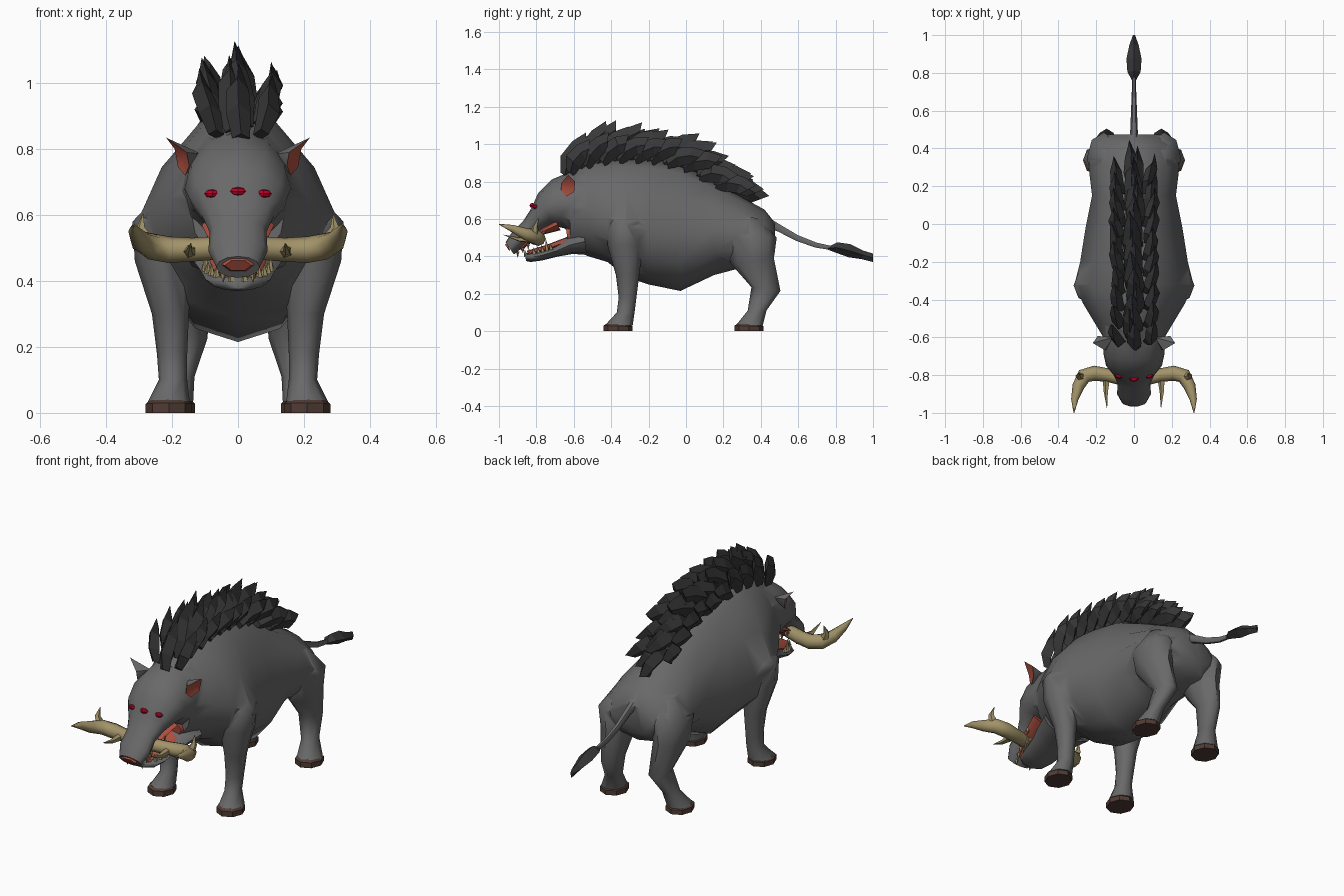
import bpy, bmesh, math, random
from mathutils import Vector

if "Cube" in bpy.data.objects:
    bpy.data.objects.remove(bpy.data.objects["Cube"])

random.seed(4)


def material(name, r, g, b):
    m = bpy.data.materials.new(name)
    m.diffuse_color = (r, g, b, 1)
    m.use_nodes = True
    m.node_tree.nodes["Principled BSDF"].inputs["Base Color"].default_value = m.diffuse_color
    return m


HIDE = material("hide_grey", .14, .14, .14)
DARK = material("bristle", .04, .04, .04)
RED = material("flesh", .42, .08, .05)
EYE = material("eye_red", .5, .0, .02)
BONE = material("ivory", .36, .29, .14)
HOOF = material("hoof_brown", .08, .045, .035)


def smooth(ob, angle):
    bpy.ops.object.select_all(action='DESELECT')
    ob.select_set(True)
    bpy.context.view_layer.objects.active = ob
    bpy.ops.object.shade_smooth_by_angle(angle=math.radians(angle))


def finish(bm, name, mat, angle=None):
    bmesh.ops.recalc_face_normals(bm, faces=bm.faces)
    me = bpy.data.meshes.new(name)
    bm.to_mesh(me)
    bm.free()
    ob = bpy.data.objects.new(name, me)
    bpy.context.collection.objects.link(ob)
    me.materials.append(mat)
    if angle:
        smooth(ob, angle)
    return ob


def skin(bm, rings):
    """Bridge rings of points and cap both ends."""
    vs = [[bm.verts.new(p) for p in r] for r in rings]
    n = len(vs[0])
    for a, b in zip(vs, vs[1:]):
        for i in range(n):
            bm.faces.new((a[i], a[(i + 1) % n], b[(i + 1) % n], b[i]))
    bm.faces.new(vs[0])
    bm.faces.new(vs[-1])


def ring(a, b, hw, cx=0, w=.5, pinch=0, n=12):
    """Oval from a to b in the yz plane, half width hw, widest at fraction w, upper half pinched."""
    a, b = Vector(a), Vector(b)
    m = a.lerp(b, w)
    pts = []
    for i in range(n):
        t = 2 * math.pi * i / n
        s = math.sin(t)
        p = m + (a - m) * s if s > 0 else m - (b - m) * s
        pts.append((cx + hw * math.cos(t) * (1 - pinch * max(s, 0)), p.x, p.y))
    return pts


def loft(name, sections, mat, n=12, angle=60):
    bm = bmesh.new()
    skin(bm, [ring(*s, n=n) for s in sections])
    return finish(bm, name, mat, angle)


def tube(bm, pts, radii, n=8):
    pts = [Vector(p) for p in pts]
    rings = []
    for i, p in enumerate(pts):
        d = (pts[min(i + 1, len(pts) - 1)] - pts[max(i - 1, 0)]).normalized()
        u = d.cross(Vector((0, 0, 1)) if abs(d.z) < .8 else Vector((0, 1, 0))).normalized()
        v = d.cross(u)
        rings.append([p + radii[i] * (u * math.cos(2 * math.pi * k / n) + v * math.sin(2 * math.pi * k / n))
                      for k in range(n)])
    skin(bm, rings)


# Body: y, top, bottom, half width, widest fraction
BODY = [(-.62, .86, .44, .15, .5), (-.52, .90, .40, .21, .5), (-.42, .92, .37, .27, .56),
        (-.32, .93, .29, .315, .58), (-.2, .925, .25, .285, .56), (-.03, .895, .215, .258, .55),
        (.15, .80, .30, .222, .5), (.3, .715, .34, .24, .5), (.42, .65, .36, .215, .5),
        (.475, .58, .42, .13, .5)]
body = loft("body", [((y, t), (y, b), hw, 0, w, .3) for y, t, b, hw, w in BODY], HIDE)

# Head with snout, lower jaw, mouth lining
parts = [
    loft("head", [((-.5, .87), (-.5, .46), .18), ((-.62, .852), (-.6, .5), .165),
                  ((-.72, .81), (-.65, .55), .162), ((-.79, .74), (-.71, .565), .148),
                  ((-.825, .66), (-.77, .54), .11), ((-.87, .59), (-.82, .505), .086),
                  ((-.93, .53), (-.87, .45), .09), ((-.965, .475), (-.92, .41), .066)], HIDE),
    loft("jaw", [((-.55, .55), (-.53, .41), .16), ((-.63, .51), (-.61, .412), .135),
                 ((-.7, .46), (-.68, .40), .112), ((-.78, .43), (-.77, .378), .098),
                 ((-.83, .42), (-.83, .37), .08), ((-.862, .415), (-.855, .375), .045)], HIDE),
    loft("tail", [((.4, .64), (.42, .55), .03), ((.5, .575), (.49, .53), .02), ((.6, .515), (.59, .48), .016),
                  ((.7, .475), (.69, .445), .012), ((.79, .455), (.79, .43), .01)], HIDE, 6)]
loft("nose_pad", [((-.96, .472), (-.938, .428), .05), ((-.969, .464), (-.945, .43), .04)], RED, 6, 20)
loft("throat", [((-.58, .57), (-.58, .45), .11), ((-.645, .57), (-.63, .47), .1)], RED)
loft("palate", [((-.7, .6), (-.67, .54), .11), ((-.8, .53), (-.79, .51), .085),
                ((-.89, .45), (-.88, .43), .05)], RED)
loft("tongue", [((-.62, .51), (-.62, .46), .09), ((-.75, .46), (-.74, .42), .08),
                ((-.85, .43), (-.845, .4), .05)], RED)

# Teeth along both jaws
bm = bmesh.new()
for s in (-1, 1):
    for i in range(7):
        f = i / 6
        x, y, z = s * (.1 - .08 * f ** 2), -.72 - .135 * f, .435 - .035 * f
        tube(bm, [(x, y, z), (x, y - .008, z + (.065 if i == 1 else .035))], [.012, .001], 5)
    for i in range(6):
        f = i / 5
        x, y, z = s * (.085 - .04 * f), -.76 - .14 * f, .535 - .11 * f
        tube(bm, [(x, y, z), (x, y, z - .03)], [.01, .001], 5)
finish(bm, "teeth", BONE)

# Eyes: almond gems, two at the sides and one on the brow
for name, x, y, z in (("eye_left", -.078, -.805, .665), ("eye_right", .078, -.805, .665),
                      ("eye_middle", 0, -.822, .672)):
    bm = bmesh.new()
    bmesh.ops.create_uvsphere(bm, u_segments=8, v_segments=4, radius=.024)
    for v in bm.verts:
        v.co = Vector((x + v.co.x, y + v.co.y * .6 + abs(v.co.x) * .2, z + v.co.z * .55))
    finish(bm, name, EYE)

for s, side in ((-1, "left"), (1, "right")):
    # Ear: hide shell behind, red hollow in front
    rim = [(.218, -.63, .835), (.155, -.668, .79), (.148, -.668, .75), (.16, -.64, .72),
           (.182, -.598, .745), (.192, -.593, .8)]
    for name, apex, mat in (("ear_shell_", (.11, -.6, .785), HIDE), ("ear_inner_", (.16, -.628, .775), RED)):
        bm = bmesh.new()
        vs = [bm.verts.new((s * x, y, z)) for x, y, z in rim]
        c = bm.verts.new((s * apex[0], apex[1], apex[2]))
        for i in range(6):
            bm.faces.new((vs[i], vs[(i + 1) % 6], c))
        finish(bm, name + side, mat, 50)

    # Tusk with two side spikes
    bm = bmesh.new()
    tube(bm, [(s * .06, -.82, .5), (s * .14, -.80, .495), (s * .21, -.79, .495), (s * .265, -.805, .505),
              (s * .295, -.86, .52), (s * .314, -.93, .55), (s * .318, -1, .572)],
         [.035, .036, .04, .04, .032, .019, .002])
    tube(bm, [(s * .145, -.81, .49), (s * .148, -.89, .49), (s * .143, -.975, .515)], [.022, .012, .001], 5)
    tube(bm, [(s * .275, -.81, .52), (s * .295, -.805, .56), (s * .288, -.79, .605)], [.026, .015, .001], 5)
    finish(bm, "tusk_" + side, BONE, 50)

    # Legs and hooves
    parts.append(loft("front_leg", [
        ((-.37, .72), (-.27, .72), .04, s * .15), ((-.42, .58), (-.23, .58), .09, s * .23),
        ((-.42, .46), (-.23, .46), .088, s * .225), ((-.375, .3), (-.25, .3), .056, s * .205),
        ((-.36, .18), (-.265, .18), .046, s * .2), ((-.37, .1), (-.275, .1), .043, s * .197),
        ((-.43, .035), (-.285, .03), .064, s * .21)], HIDE, 8))
    parts.append(loft("hind_leg", [
        ((.29, .62), (.4, .6), .05, s * .12), ((.21, .5), (.485, .5), .09, s * .16),
        ((.24, .36), (.47, .39), .08, s * .16), ((.35, .235), (.505, .215), .052, s * .145),
        ((.33, .11), (.43, .11), .043, s * .175), ((.27, .035), (.41, .03), .064, s * .2)], HIDE, 8))
    for name, y, cx in (("front_hoof_", -.44, .21), ("hind_hoof_", .26, .2)):
        loft(name + side, [((y, 0), (y + .155, 0), .07, s * cx), ((y, .03), (y + .155, .025), .07, s * cx),
                           ((y + .015, .04), (y + .14, .035), .06, s * cx)], HOOF, 8, 30)

# Merge all hide parts into one skin
for part in parts:
    mod = body.modifiers.new("join", 'BOOLEAN')
    mod.operation, mod.solver, mod.object = 'UNION', 'EXACT', part
    bpy.context.view_layer.objects.active = body
    bpy.ops.object.modifier_apply(modifier=mod.name)
    bpy.data.objects.remove(part)
smooth(body, 60)

# Leaf-shaped tail tuft
loft("tail_tuft", [((.76, .45), (.76, .435), .01), ((.81, .475), (.8, .42), .035), ((.88, .465), (.87, .395), .04),
                   ((.95, .43), (.94, .385), .025), ((1, .415), (1, .37), .006)], DARK, 4, None)


def back_height(y):
    for (y0, t0, *_), (y1, t1, *_) in zip(BODY, BODY[1:]):
        if y <= y1:
            return t0 + (t1 - t0) * (y - y0) / (y1 - y0)
    return .57


# Mane: thick chiselled tufts in a centre row and two side rows
def tuft(bm, x0, x1, y, length, thick):
    f = (y + .66) / .86
    a = math.radians(58 - 68 * f + random.uniform(-8, 8))
    d = Vector((math.cos(a), math.sin(a)))
    n = Vector((-d.y, d.x))
    base = Vector((y, back_height(y) - .015))
    rings = []
    for t, w, h, skew in ((0, .025, .7, 0), (.35, .05, 1, 0), (.75, .045, .9, .015), (1, .03, .25, .04)):
        c = base + d * t * length + n * .03 * math.sin(t * 3)
        bow = (x1 - x0) * t + random.uniform(-.008, .008)
        rings.append(ring(c + n * w + d * skew, c - n * w - d * skew, h * thick, x0 + bow, n=4))
    skin(bm, rings)


for name, s, count, y0, y1 in (("mane_centre", 0, 20, -.65, .19), ("mane_left", -1, 10, -.62, .16),
                               ("mane_right", 1, 10, -.62, .16)):
    bm = bmesh.new()
    for i in range(count):
        y = y0 + (y1 - y0) * i / (count - 1)
        if s == 0:
            x = .015 * (-1) ** i
            tuft(bm, x, x * random.uniform(-1, 2), y, random.uniform(.21, .25), .038)
        else:
            tuft(bm, s * .07, s * random.uniform(.095, .115), y, random.uniform(.16, .18), .034)
    finish(bm, name, DARK)
